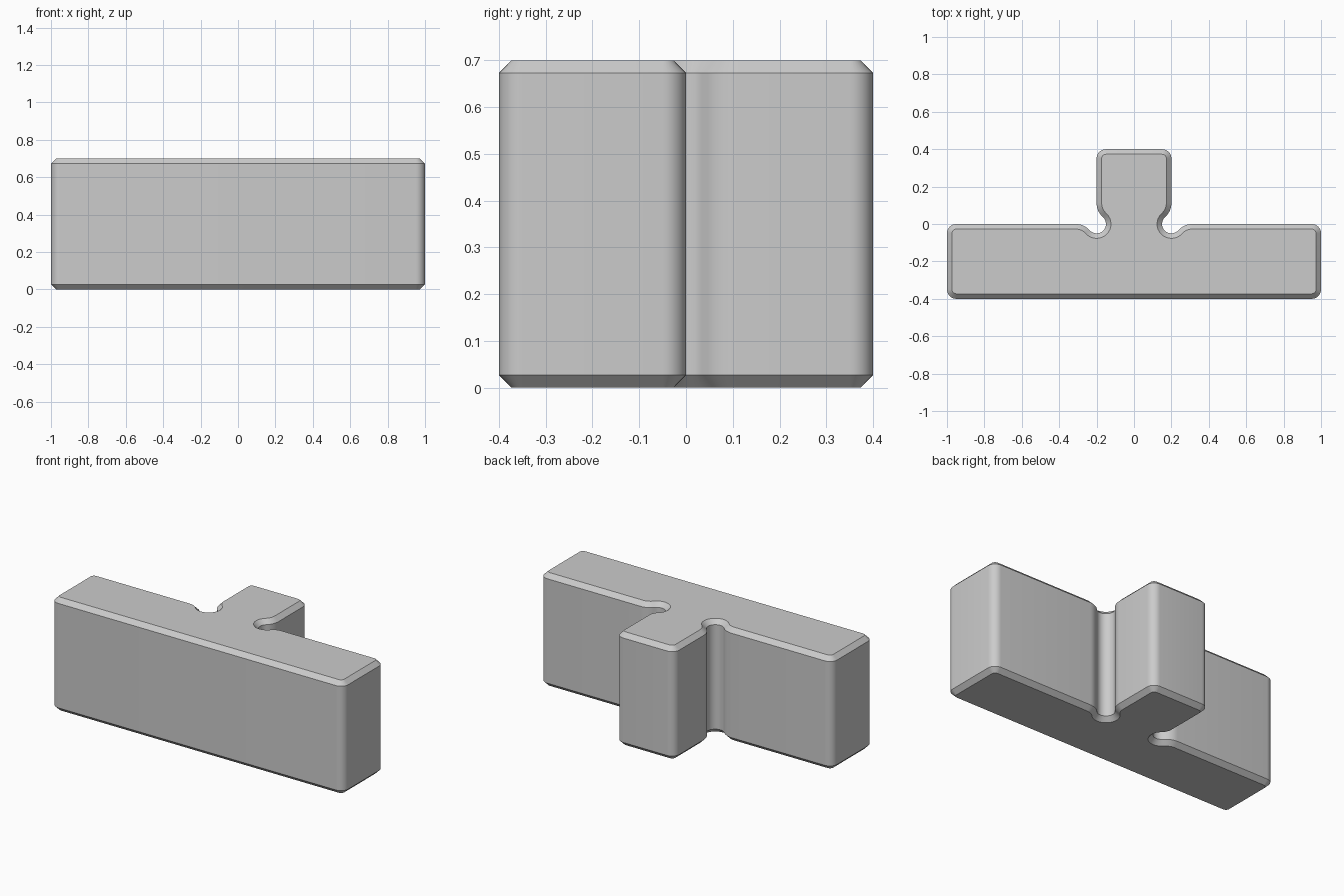
import bpy
import bmesh
from math import cos, sin, radians, degrees, atan2, sqrt

if "Cube" in bpy.data.objects:
    bpy.data.objects.remove(bpy.data.objects["Cube"], do_unlink=True)

HEIGHT, CHAMFER = 0.7, 0.027
CORNER, RELIEF, FILLET = 0.05, 0.05, 0.1
BAR_X, STEM_X, DEPTH = 1.0, 0.2, 0.4

# Tangent fillets that blend the round relief into the bar and the stem
reach = sqrt((RELIEF + FILLET) ** 2 - FILLET ** 2)
lean = degrees(atan2(FILLET, reach))

# Right half of the outline: centre x, centre y, radius, start, end, side
# (side is 1 for outward corners and -1 for the inward relief)
ARCS = [
    (BAR_X - CORNER, CORNER - DEPTH, CORNER, -90, 0, 1),
    (BAR_X - CORNER, -CORNER, CORNER, 0, 90, 1),
    (STEM_X + reach, -FILLET, FILLET, 90, 180 - lean, 1),
    (STEM_X, 0, RELIEF, 360 - lean, 90 + lean, -1),
    (STEM_X - FILLET, reach, FILLET, lean - 90, 0, 1),
    (STEM_X - CORNER, DEPTH - CORNER, CORNER, 0, 90, 1),
]


def outline(inset):
    """Closed T outline, moved inward by the inset."""
    half = []
    for cx, cy, r, start, end, side in ARCS:
        radius = r - side * inset
        steps = 16 if side < 0 else 8
        for i in range(steps + 1):
            a = radians(start + (end - start) * i / steps)
            p = (cx + radius * cos(a), cy + radius * sin(a))
            # skip the shared point where two arcs touch
            if not half or abs(p[0] - half[-1][0]) + abs(p[1] - half[-1][1]) > 1e-5:
                half.append(p)
    return half + [(-x, y) for x, y in reversed(half)]


# T-shaped block: stacked outlines with chamfered top and bottom rims
bm = bmesh.new()
levels = [(0, CHAMFER), (CHAMFER, 0), (HEIGHT - CHAMFER, 0), (HEIGHT, CHAMFER)]
rings = [[bm.verts.new((x, y, z)) for x, y in outline(inset)] for z, inset in levels]
for low, high in zip(rings, rings[1:]):
    for i in range(len(low)):
        j = (i + 1) % len(low)
        bm.faces.new((low[i], low[j], high[j], high[i]))
bm.faces.new(list(reversed(rings[0])))
bm.faces.new(rings[-1])
bmesh.ops.recalc_face_normals(bm, faces=bm.faces)

mesh = bpy.data.meshes.new("t_block")
bm.to_mesh(mesh)
bm.free()
block = bpy.data.objects.new("t_block", mesh)
bpy.context.collection.objects.link(block)

# Plain grey
grey = bpy.data.materials.new("light_grey")
grey.use_nodes = True
colour = (0.6, 0.6, 0.6, 1)
grey.diffuse_color = colour
for node in grey.node_tree.nodes:
    if node.type == "BSDF_PRINCIPLED":
        node.inputs["Base Color"].default_value = colour
mesh.materials.append(grey)

# Smooth rounded walls, sharp chamfer edges
bpy.ops.object.select_all(action="DESELECT")
block.select_set(True)
bpy.context.view_layer.objects.active = block
bpy.ops.object.shade_smooth_by_angle(angle=radians(30))
